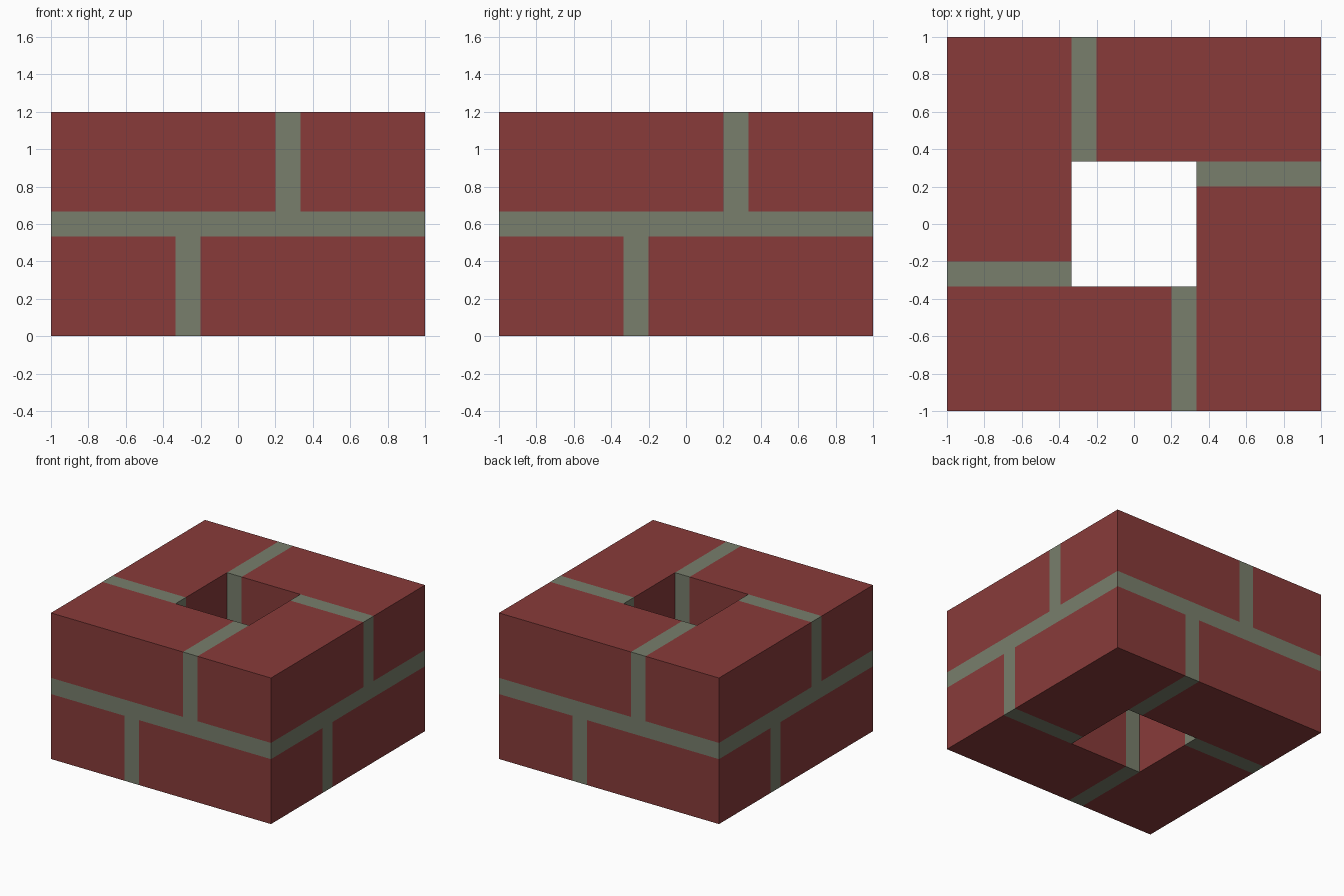
import bpy, bmesh
from mathutils import Matrix
from math import pi

if "Cube" in bpy.data.objects:
    bpy.data.objects.remove(bpy.data.objects["Cube"])

def lin(c):
    c /= 255
    return c / 12.92 if c <= 0.04045 else ((c + 0.055) / 1.055) ** 2.4

def material(name, rgb):
    m = bpy.data.materials.new(name)
    m.diffuse_color = (*[lin(c) for c in rgb], 1)
    m.use_nodes = True
    m.node_tree.nodes["Principled BSDF"].inputs["Base Color"].default_value = m.diffuse_color
    return m

BRICK = material("brick red", (136, 59, 58))
MORTAR = material("mortar grey green", (120, 126, 108))

T = 1 / 3          # half width of the square flue
J = 0.2            # brick end, leaving a joint from J to T
BED0, BED1, TOP = 0.5333, 0.6667, 1.2

def box(name, x, y, z, mat, turn=0):
    """Box from ranges, turned about z by quarter turns."""
    bm = bmesh.new()
    bmesh.ops.create_cube(bm, size=1)
    for v in bm.verts:
        v.co = [r[0] + (c + 0.5) * (r[1] - r[0]) for c, r in zip(v.co, (x, y, z))]
    bm.transform(Matrix.Rotation(turn * pi / 2, 4, 'Z'))
    me = bpy.data.meshes.new(name)
    bm.to_mesh(me)
    bm.free()
    me.materials.append(mat)
    ob = bpy.data.objects.new(name, me)
    bpy.context.collection.objects.link(ob)

sides = ("front", "right", "back", "left")
for turn, side in enumerate(sides):
    wall = (-1, -T)
    # lower course: brick runs to the right corner, joint on its left
    box(f"lower_brick_{side}", (-J, 1), wall, (0, BED0), BRICK, turn)
    box(f"lower_joint_{side}", (-T, -J), wall, (0, BED0), MORTAR, turn)
    # mortar bed between the courses
    box(f"mortar_bed_{side}", (-1, T), wall, (BED0, BED1), MORTAR, turn)
    # upper course: brick runs to the left corner, joint on its right
    box(f"upper_brick_{side}", (-1, J), wall, (BED1, TOP), BRICK, turn)
    box(f"upper_joint_{side}", (J, T), wall, (BED1, TOP), MORTAR, turn)
